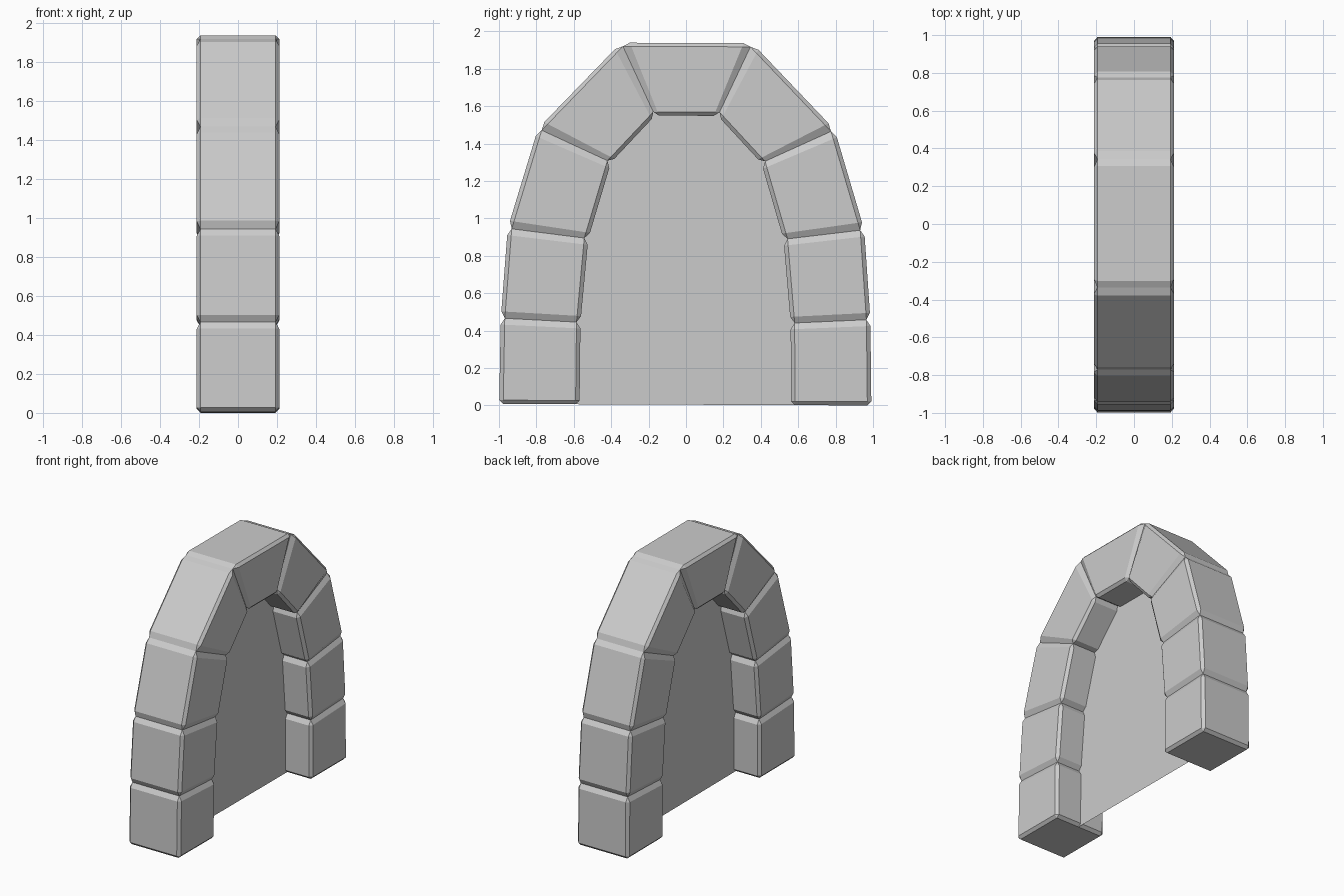
import bpy, bmesh

if "Cube" in bpy.data.objects:
    bpy.data.objects.remove(bpy.data.objects["Cube"])

HALF_X = 0.212
TILT = 0.004  # the arch leans very slightly

# joint lines of the right half: (inner y, z), (outer y, z), from foot to crown
JOINTS = [
    ((0.565, 0.004), (0.995, 0.004)),
    ((0.562, 0.442), (0.988, 0.463)),
    ((0.522, 0.890), (0.953, 0.943)),
    ((0.402, 1.298), (0.793, 1.477)),
    ((0.168, 1.549), (0.350, 1.938)),
]


def lean(y, z):
    return y + TILT * (z - 1), z - TILT * y


def finish(bm, name):
    bmesh.ops.recalc_face_normals(bm, faces=bm.faces)
    mesh = bpy.data.meshes.new(name)
    bm.to_mesh(mesh)
    bm.free()
    obj = bpy.data.objects.new(name, mesh)
    bpy.context.collection.objects.link(obj)
    return obj


def mix(a, b, t):
    return a[0] + (b[0] - a[0]) * t, a[1] + (b[1] - a[1]) * t


def stone(name, start, end, start_cut=0.15, end_cut=0.15):
    """Chamfered cube warped into the wedge between two joint lines."""
    bm = bmesh.new()
    bmesh.ops.create_cube(bm, size=2)
    bmesh.ops.bevel(bm, geom=bm.edges[:], offset=0.1, segments=1, affect='EDGES')

    def coord(c, low, high):
        if abs(c) > 0.97:
            return 1.0 if c > 0 else -1.0
        return 1 - high if c > 0 else low - 1

    for v in bm.verts:
        x = coord(v.co.x, 0.09, 0.09)
        r = coord(v.co.y, 0.1, 0.1)             # inner to outer
        t = coord(v.co.z, start_cut, end_cut)   # start to end
        p = mix(start[0], start[1], (r + 1) / 2)
        q = mix(end[0], end[1], (r + 1) / 2)
        y, z = lean(*mix(p, q, (t + 1) / 2))
        v.co = (x * HALF_X, y, z)
    return finish(bm, name)


def mirrored(joint):
    return tuple((-y, z) for y, z in joint)


# side stones, both legs
for i in range(4):
    a, b = JOINTS[i], JOINTS[i + 1]
    cut = 0.09 if i == 0 else 0.15
    stone(f"stone_{i + 1}_right", a, b, start_cut=cut)
    stone(f"stone_{i + 1}_left", mirrored(a), mirrored(b), start_cut=cut)

# keystone
stone("keystone", JOINTS[4], mirrored(JOINTS[4]), 0.13, 0.13)

# thin panel closing the opening, its rim tucked inside the stones
rim = [mix(j[0], j[1], 0.25) for j in JOINTS]
outline = rim + [(-y, z) for y, z in reversed(rim)]
bm = bmesh.new()
bm.faces.new([bm.verts.new((0, *lean(y, z))) for y, z in outline])
finish(bm, "door_panel")
